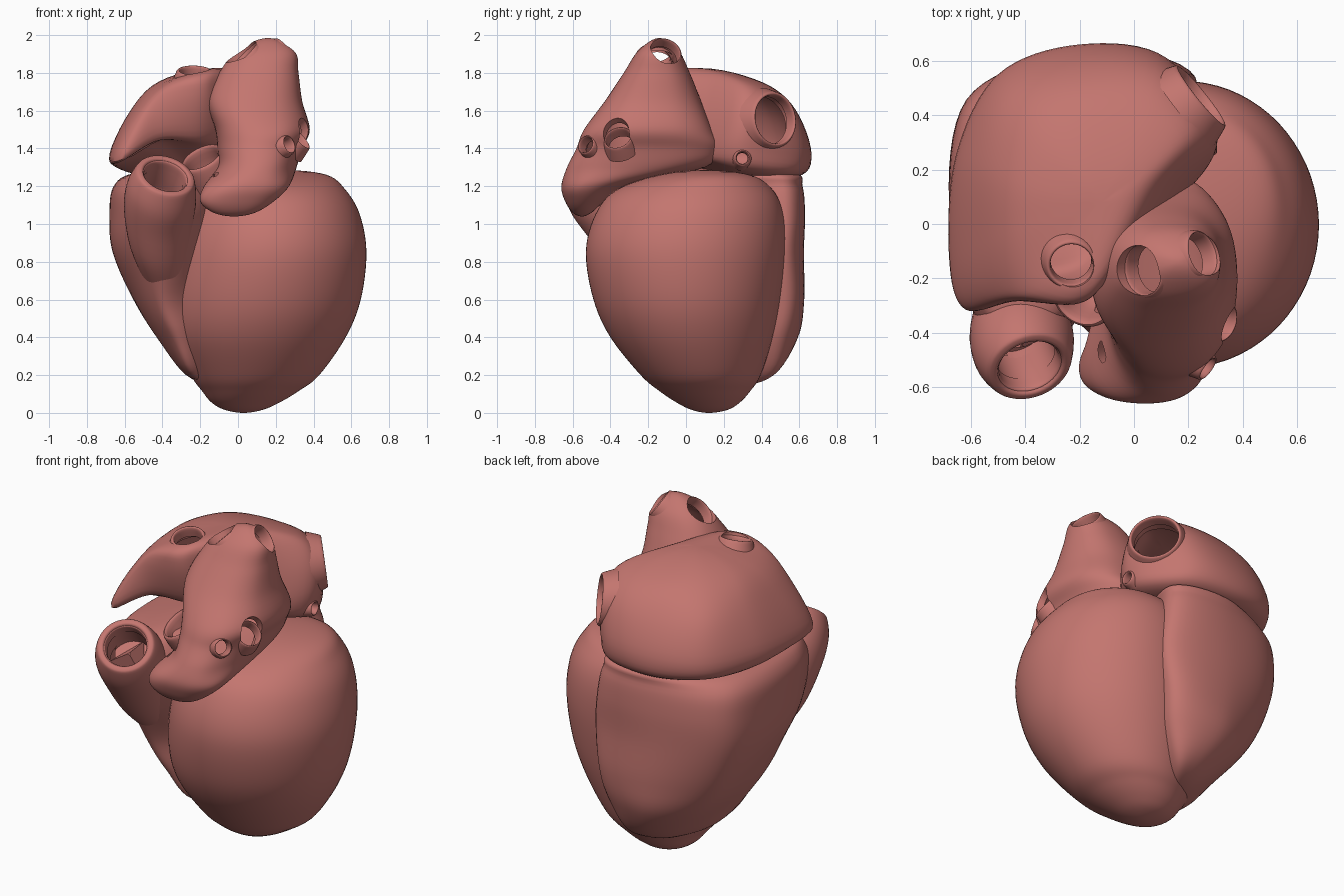
import bpy, bmesh, math
from mathutils import Vector

if "Cube" in bpy.data.objects:
    bpy.data.objects.remove(bpy.data.objects["Cube"])

mat = bpy.data.materials.new("muscle")
mat.diffuse_color = (0.55, 0.18, 0.16, 1)
mat.use_nodes = True
mat.node_tree.nodes["Principled BSDF"].inputs["Base Color"].default_value = mat.diffuse_color


def make(name, bm):
    bmesh.ops.remove_doubles(bm, verts=bm.verts, dist=1e-5)
    bmesh.ops.recalc_face_normals(bm, faces=bm.faces)
    me = bpy.data.meshes.new(name)
    bm.to_mesh(me)
    bm.free()
    me.materials.append(mat)
    ob = bpy.data.objects.new(name, me)
    bpy.context.collection.objects.link(ob)
    return ob


def spline(a, b, c, d, t):
    return 0.5 * (2 * b + (c - a) * t + (2 * a - 5 * b + 4 * c - d) * t * t
                  + (3 * b - a - 3 * c + d) * t ** 3)


def loft(name, rings, bottom=None, top=None, around=72, steps=6):
    """Smooth skin through closed rings of points, with optional rounded poles."""
    dense = []
    for ring in rings:
        p = [Vector(v) for v in ring]
        n = len(p)
        row = []
        for i in range(around):
            u = i * n / around
            k = int(u)
            row.append(spline(p[k - 1], p[k], p[(k + 1) % n], p[(k + 2) % n], u - k))
        dense.append(row)

    def over(row, pole):  # ring mirrored past the pole keeps the cap round
        return [Vector((2 * pole.x - v.x, 2 * pole.y - v.y, v.z)) for v in row]
    first, last = dense[0], dense[-1]
    if bottom:
        b = Vector(bottom)
        first = over(dense[0], b)
        dense.insert(0, [b] * around)
    if top:
        t = Vector(top)
        last = over(dense[-1], t)
        dense.append([t] * around)
    rows = [first] + dense + [last]
    bm = bmesh.new()
    grid = []
    for k in range(1, len(rows) - 2):
        for s in range(steps + (k == len(rows) - 3)):
            grid.append([bm.verts.new(spline(*(rows[k + j][i] for j in (-1, 0, 1, 2)), s / steps))
                         for i in range(around)])
    for a, b in zip(grid, grid[1:]):
        for i in range(around):
            j = (i + 1) % around
            bm.faces.new((a[i], a[j], b[j], b[i]))
    return make(name, bm)


def ovals(levels, power=1.0):
    """Rings from (z, x min, x max, y min, y max); power below 1 squares them off."""
    def bend(v):
        return math.copysign(abs(v) ** power, v) if abs(v) > 1e-6 else 0
    out = []
    for z, x0, x1, y0, y1 in levels:
        out.append([((x0 + x1 + (x1 - x0) * bend(math.cos(a))) / 2,
                     (y0 + y1 + (y1 - y0) * bend(math.sin(a))) / 2, z)
                    for a in (i * math.pi / 8 for i in range(16))])
    return out


def tube(name, centre, normal, profile):
    """Turned tube: profile is (offset along normal or as a vector, radius)."""
    c, n = Vector(centre), Vector(normal).normalized()
    u = n.orthogonal().normalized()
    v = n.cross(u)
    rings = [[c + (d if isinstance(d, Vector) else n * d) + (u * math.cos(a) + v * math.sin(a)) * r
              for a in (i * math.pi / 8 for i in range(16))] for d, r in profile]
    return loft(name, rings, around=48, steps=4)


def subtract(part, cutter):
    cutter.hide_render = True
    mod = part.modifiers.new("cut", 'BOOLEAN')
    mod.operation, mod.solver, mod.object = 'DIFFERENCE', 'EXACT', cutter
    bpy.context.view_layer.objects.active = part
    bpy.ops.object.modifier_apply(modifier=mod.name)
    bpy.data.objects.remove(cutter)


def hollow(part, centre, scale):
    """Carve a chamber that follows the outer shape."""
    c = Vector(centre)
    inner = part.copy()
    inner.data = part.data.copy()
    bpy.context.collection.objects.link(inner)
    for v in inner.data.vertices:
        v.co = c + (v.co - c) * scale
    subtract(part, inner)


def opening(name, part, centre, normal, r, depth, lip=0.03):
    """Cut a vessel mouth into a part and give it a rounded lip."""
    c, n = Vector(centre), Vector(normal).normalized()
    bm = bmesh.new()
    bmesh.ops.create_cone(bm, cap_ends=True, segments=40, radius1=r + 0.004, radius2=r + 0.004, depth=depth + 0.25)
    q = Vector((0, 0, 1)).rotation_difference(n)
    for v in bm.verts:
        v.co = q @ v.co + c + n * (0.25 - depth) / 2
    subtract(part, make(name + "_cutter", bm))
    tube(name, c, n, [(-0.08, r + lip * 1.5), (-0.03, r + lip * 0.9), (0, r + lip * 0.45),
                      (-0.005, r), (-0.06, r - 0.003)])


# Left ventricle: the large egg
loft("left_ventricle", ovals([
    (.016, -.07, .13, .03, .22), (.055, -.14, .22, -.05, .285), (.115, -.19, .32, -.14, .34),
    (.2, -.25, .43, -.24, .395), (.4, -.34, .57, -.4, .46), (.6, -.36, .65, -.49, .5),
    (.85, -.33, .68, -.53, .525), (1.05, -.28, .645, -.48, .515), (1.18, -.2, .57, -.37, .46),
    (1.26, 0, .47, -.14, .34)]),
    (.03, .12, 0), (.25, .1, 1.285))

# Right ventricle: wraps the back and left of the egg
rv = {
    .2: [(-.22, -.08), (-.27, .05), (-.26, .2), (-.16, .39), (-.03, .46), (.06, .43), (0, .2)],
    .4: [(-.28, -.2), (-.39, -.12), (-.43, .12), (-.37, .43), (-.12, .59), (.16, .5), (0, .1)],
    .6: [(-.32, -.26), (-.47, -.22), (-.55, .1), (-.5, .45), (-.15, .62), (.2, .54), (0, .1)],
    .85: [(-.27, -.35), (-.48, -.38), (-.65, -.05), (-.6, .45), (-.18, .62), (.23, .53), (0, .1)],
    1.05: [(-.25, -.41), (-.46, -.49), (-.66, -.12), (-.62, .45), (-.18, .625), (.21, .54), (0, .1)],
    1.2: [(-.27, -.36), (-.46, -.43), (-.64, -.15), (-.6, .42), (-.18, .61), (.18, .53), (0, .1)],
    1.27: [(-.28, -.25), (-.42, -.3), (-.54, -.12), (-.5, .34), (-.18, .56), (.13, .48), (0, .1)],
}
body = loft("right_ventricle", [[(x, y, z) for x, y in pts] for z, pts in rv.items()],
            (-.08, .25, .14), (-.25, .15, 1.3))

# Outflow trunk of the right ventricle, with a three-leaf valve inside
trunk_c, trunk_n = Vector((-.385, -.52, 1.25)), Vector((.25, -.64, .72)).normalized()
opening("trunk_lip", body, trunk_c, trunk_n, .115, .22)
tube("pulmonary_trunk", trunk_c, trunk_n, [
    (Vector((.0, .36, -.55)), .12), (Vector((-.03, .25, -.38)), .165), (Vector((-.035, .15, -.2)), .19),
    (Vector((-.02, .065, -.085)), .19), (-.01, .165), (.012, .145), (0, .12), (-.1, .115), (-.2, .12)])
bm = bmesh.new()
bmesh.ops.create_cone(bm, cap_ends=True, segments=3, radius1=.13, radius2=.01, depth=.1)
rot = Vector((0, 0, 1)).rotation_difference(trunk_n)
for v in bm.verts:
    v.co = rot @ v.co + trunk_c - trunk_n * .16
make("trunk_valve", bm)

# Aortic outlet between trunk and atria
tube("aortic_outlet", (-.19, -.27, 1.35), (-.4, -.45, .8),
     [(-.4, .17), (-.2, .14), (-.05, .13), (0, .12), (-.01, .1), (-.12, .095), (-.18, .06), (-.19, .005)])

# Right atrium: broad dome at the back with a wing reaching forward on the left
ra_low = [(.22, .3, 1.28), (.1, .52, 1.25), (-.2, .58, 1.25), (-.45, .46, 1.26), (-.56, .2, 1.27),
          (-.55, 0, 1.32), (-.5, -.12, 1.38), (-.38, -.13, 1.43), (-.2, -.1, 1.4), (-.05, -.02, 1.38), (.1, .1, 1.33)]
ra_rim = [(.3, .31, 1.4), (.12, .61, 1.37), (-.2, .66, 1.37), (-.5, .55, 1.36), (-.655, .25, 1.36),
          (-.68, -.12, 1.34), (-.62, -.31, 1.34), (-.42, -.26, 1.46), (-.2, -.22, 1.47), (-.05, -.12, 1.5), (.15, .07, 1.4)]
ra_mid = [(.29, .33, 1.6), (.11, .55, 1.61), (-.2, .57, 1.6), (-.45, .47, 1.6), (-.56, .22, 1.6),
          (-.58, -.08, 1.57), (-.54, -.25, 1.57), (-.41, -.28, 1.66), (-.2, -.29, 1.69), (-.08, -.18, 1.68), (.14, .1, 1.6)]
ra_top = [(.17, .3, 1.75), (.05, .39, 1.75), (-.18, .4, 1.75), (-.32, .31, 1.76), (-.4, .15, 1.76),
          (-.42, -.01, 1.75), (-.39, -.15, 1.75), (-.3, -.22, 1.78), (-.2, -.24, 1.8), (-.1, -.17, 1.81), (.04, .1, 1.79)]
ra = loft("right_atrium", [ra_low, ra_rim, ra_mid, ra_top], (-.15, .2, 1.26), (-.12, .08, 1.825), around=88)
hollow(ra, (-.15, .2, 1.54), .88)
opening("lower_vein_mouth", ra, (.245, .47, 1.555), (.77, .62, .12), .13, .2)
opening("upper_vein_mouth", ra, (-.23, -.15, 1.81), (.03, -.3, .95), .078, .12)
opening("sinus_mouth", ra, (.3, .3, 1.35), (1, .05, .05), .032, .15, .022)

# Left atrium: tall pouch at the front with a hanging lobe
la = loft("left_atrium", ovals([
    (1.06, -.13, .09, -.6, -.5), (1.12, -.2, .19, -.64, -.43), (1.2, -.18, .27, -.66, -.3),
    (1.3, -.11, .31, -.63, .1), (1.4, -.11, .34, -.58, .18), (1.5, -.12, .38, -.54, .14),
    (1.65, -.16, .34, -.43, .08), (1.8, -.1, .32, -.33, .02), (1.92, 0, .3, -.25, -.04)], .87),
    (-.02, -.55, 1.04), (.16, -.14, 1.985))
hollow(la, (.1, -.25, 1.5), .86)
opening("left_lung_vein_top", la, (.035, -.17, 1.89), (-.7, -.1, .7), .09, .25, .02)
opening("right_lung_vein_top", la, (.25, -.11, 1.91), (.75, .25, .55), .08, .25, .02)
opening("right_lung_vein_side", la, (.325, -.36, 1.455), (.7, -.25, .65), .068, .16, .02)
opening("right_lung_vein_front", la, (.27, -.53, 1.42), (.75, -.55, .3), .042, .16, .02)

# Smooth shading with crisp mouths
for ob in bpy.context.collection.objects:
    ob.select_set(True)
    bpy.context.view_layer.objects.active = ob
bpy.ops.object.shade_smooth_by_angle(angle=math.radians(45))
